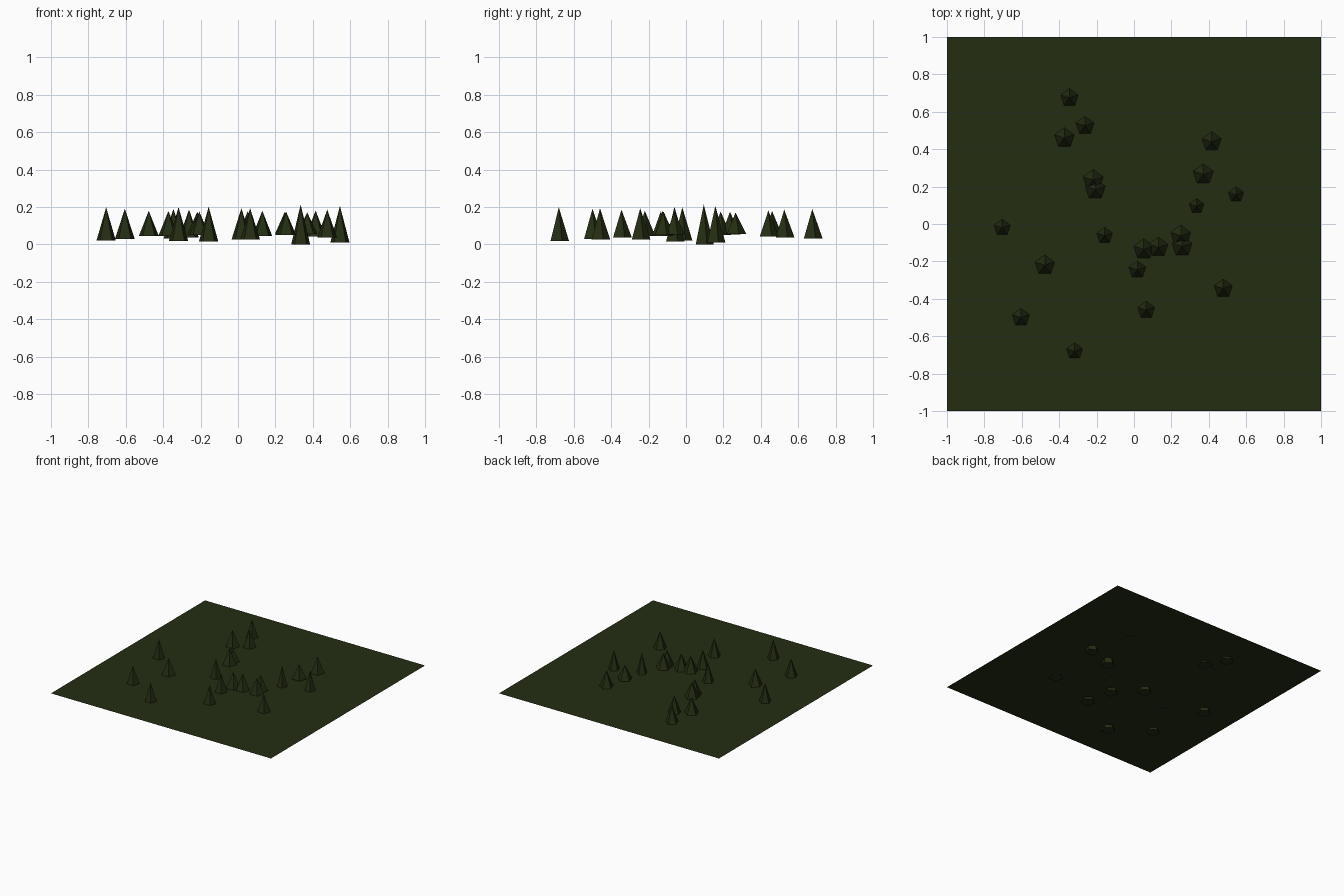
import bpy

# One dark green for the ground and the trees
green = bpy.data.materials.new("dark_green")
green.diffuse_color = (0.017, 0.026, 0.006, 1)

# Thin ground sheet; the taller trees sink through it
bpy.ops.mesh.primitive_plane_add(size=2, location=(0, 0, 0.048))
ground = bpy.context.object
ground.name = "ground"
ground.data.materials.append(green)

# Trees: x, y, base height
TREES = [
    (-0.705, -0.02, 0.02), (-0.605, -0.50, 0.03), (-0.477, -0.22, 0.045),
    (-0.372, 0.46, 0.046), (-0.345, 0.675, 0.032), (-0.318, -0.68, 0.019),
    (-0.262, 0.525, 0.036), (-0.218, 0.235, 0.052), (-0.207, 0.185, 0.05),
    (-0.157, -0.062, 0.016), (0.018, -0.245, 0.027), (0.052, -0.135, 0.049),
    (0.065, -0.46, 0.027), (0.13, -0.125, 0.044), (0.25, -0.062, 0.052),
    (0.257, -0.12, 0.05), (0.335, 0.095, 0.0), (0.37, 0.265, 0.056),
    (0.415, 0.44, 0.043), (0.477, -0.345, 0.036), (0.545, 0.157, 0.01),
]

# Five-sided cones; the lower the base, the taller and slimmer the tree
for i, (x, y, base) in enumerate(TREES):
    apex = 0.213 - 0.75 * base
    bpy.ops.mesh.primitive_cone_add(
        vertices=5, radius1=0.053 + 0.07 * base, radius2=0, depth=apex - base,
        location=(x, y, (apex + base) / 2))
    tree = bpy.context.object
    tree.name = f"tree_{i + 1}"
    tree.data.materials.append(green)
